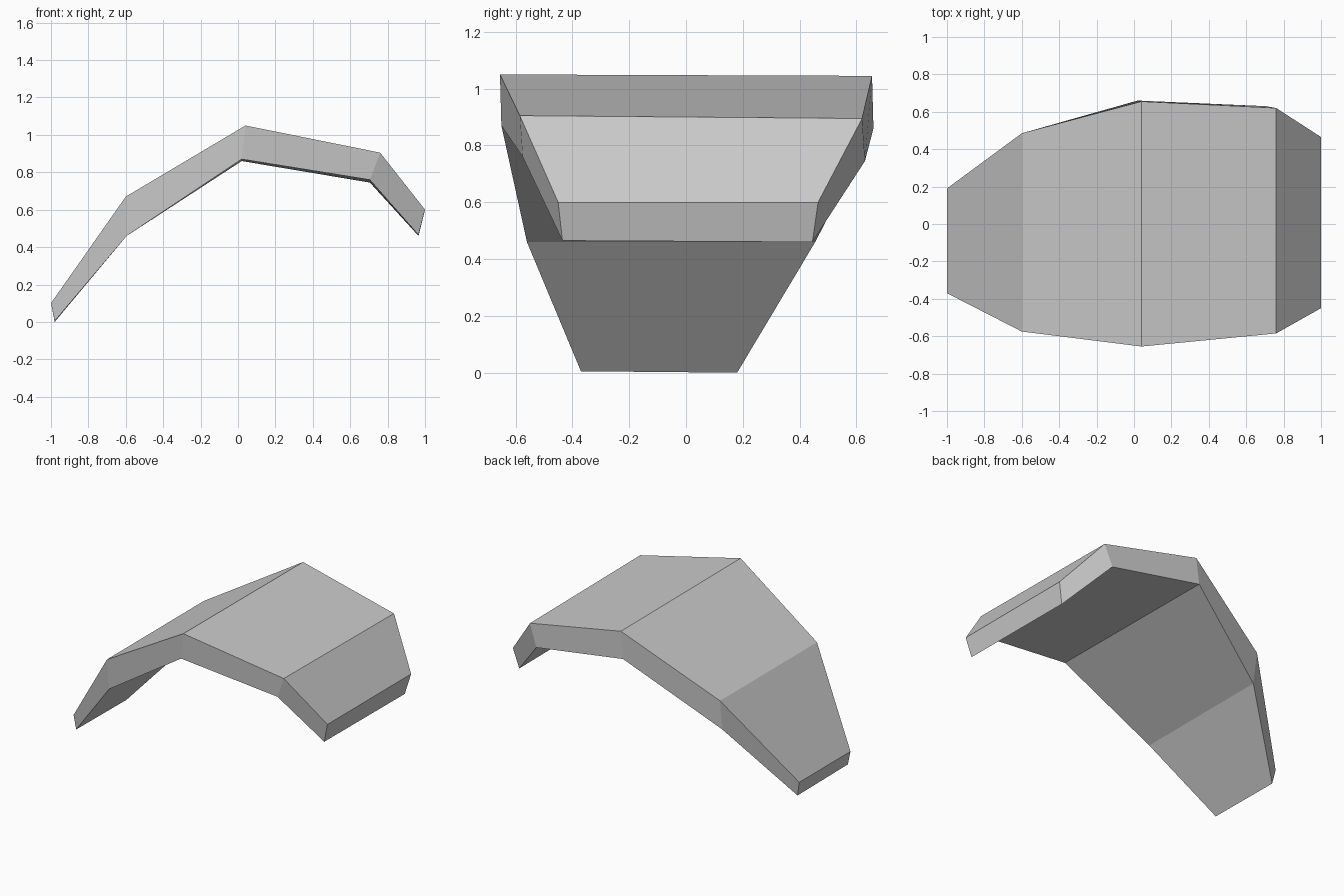
import bpy
import bmesh

cube = bpy.data.objects.get("Cube")
if cube:
    bpy.data.objects.remove(cube)

# Plain grey surface
grey = bpy.data.materials.new("grey")
grey.use_nodes = True
color = (0.6, 0.6, 0.6, 1)
grey.diffuse_color = color
grey.node_tree.nodes["Principled BSDF"].inputs["Base Color"].default_value = color

# Stations along the arch: x, front y, back y, front z, back z
outer = [
    (-1.00, -0.37, 0.19, 0.10, 0.10),
    (-0.60, -0.575, 0.485, 0.67, 0.67),
    (0.04, -0.655, 0.655, 1.05, 1.045),
    (0.76, -0.585, 0.62, 0.905, 0.895),
    (1.00, -0.45, 0.465, 0.60, 0.60),
]
inner = [
    (-0.98, -0.37, 0.18, 0.005, 0.0),
    (-0.595, -0.56, 0.455, 0.46, 0.46),
    (0.02, -0.65, 0.66, 0.87, 0.86),
    (0.705, -0.575, 0.63, 0.76, 0.745),
    (0.965, -0.435, 0.445, 0.465, 0.46),
]

bm = bmesh.new()


def edge_pair(station):
    x, y0, y1, z0, z1 = station
    return [bm.verts.new((x, y0, z0)), bm.verts.new((x, y1, z1))]


# Each ring runs outer front, outer back, inner back, inner front
rings = [edge_pair(o) + edge_pair(i)[::-1] for o, i in zip(outer, inner)]

# Skin between the rings, then close both ends
for a, b in zip(rings, rings[1:]):
    for k in range(4):
        n = (k + 1) % 4
        bm.faces.new((a[k], b[k], b[n], a[n]))
bm.faces.new(rings[0])
bm.faces.new(rings[-1][::-1])
bmesh.ops.recalc_face_normals(bm, faces=bm.faces)

mesh = bpy.data.meshes.new("curved_plate")
bm.to_mesh(mesh)
bm.free()
mesh.materials.append(grey)
plate = bpy.data.objects.new("curved_plate", mesh)
bpy.context.collection.objects.link(plate)
